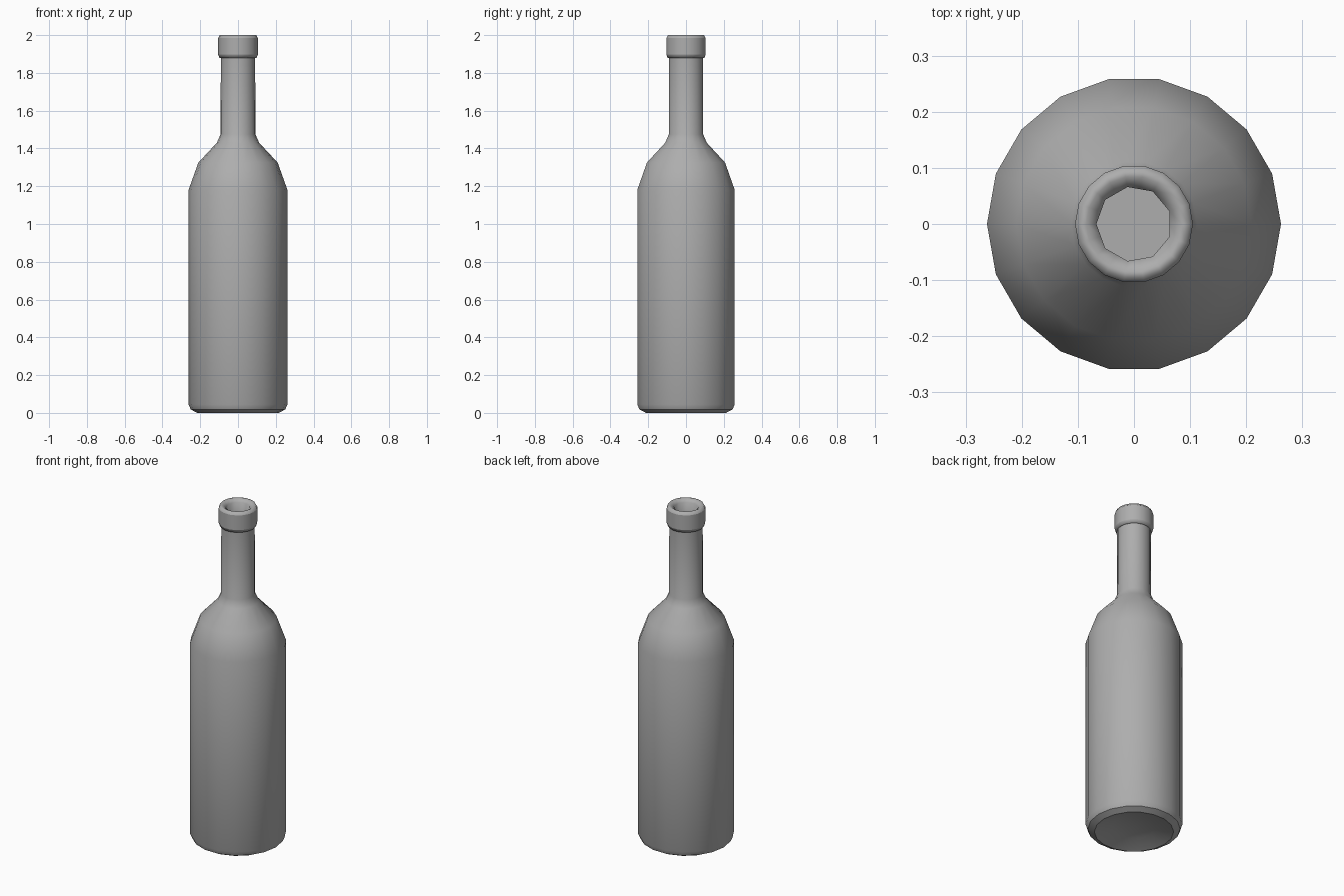
import bpy, bmesh, math

if "Cube" in bpy.data.objects:
    bpy.data.objects.remove(bpy.data.objects["Cube"])

SIDES = 18
# Profile from punt rim to the mouth: (radius, height, nine-sided ring, sharp ring)
profile = [
    (0.12, 0.03, 0, 0), (0.215, 0.0, 0, 1), (0.25, 0.018, 0, 1), (0.262, 0.045, 0, 0),    # base
    (0.262, 1.18, 0, 0), (0.21, 1.325, 0, 0), (0.112, 1.43, 0, 0), (0.092, 1.475, 0, 0),  # body, shoulder
    (0.091, 1.88, 0, 1), (0.099, 1.88, 0, 0), (0.105, 1.897, 0, 1), (0.105, 1.985, 0, 1), # neck, lip
    (0.097, 2.0, 0, 0), (0.085, 2.0, 0, 0), (0.067, 1.985, 1, 0), (0.067, 1.88, 1, 1),    # mouth
]

bm = bmesh.new()
rings = []
for r, z, nine, sharp in profile:
    ring = []
    for i in range(SIDES):
        a = 2 * math.pi * i / SIDES
        # The mouth has nine sides: even points lie on the middle of each side
        k = r * math.cos(math.pi / 9) if nine and i % 2 == 0 else r
        ring.append(bm.verts.new((k * math.cos(a), k * math.sin(a), z)))
    rings.append(ring)

# Walls
for lo, hi in zip(rings, rings[1:]):
    for i in range(SIDES):
        j = (i + 1) % SIDES
        bm.faces.new((lo[i], lo[j], hi[j], hi[i]))

# Punt centre and mouth floor
for ring, z in ((rings[0], 0.04), (rings[-1], 1.88)):
    c = bm.verts.new((0, 0, z))
    for i in range(SIDES):
        bm.faces.new((ring[i], ring[(i + 1) % SIDES], c))

bmesh.ops.recalc_face_normals(bm, faces=bm.faces)

# Smooth everywhere except across the sharp rings
for f in bm.faces:
    f.smooth = True
for ring, (r, z, nine, sharp) in zip(rings, profile):
    if sharp:
        for i in range(SIDES):
            bm.edges.get((ring[i], ring[(i + 1) % SIDES])).smooth = False

mesh = bpy.data.meshes.new("bottle")
bm.to_mesh(mesh)
bm.free()
bottle = bpy.data.objects.new("bottle", mesh)
bpy.context.collection.objects.link(bottle)

# Dark grey glass
glass = bpy.data.materials.new("grey_glass")
glass.diffuse_color = (0.42, 0.42, 0.42, 1)
glass.use_nodes = True
glass.node_tree.nodes["Principled BSDF"].inputs["Base Color"].default_value = glass.diffuse_color
mesh.materials.append(glass)
